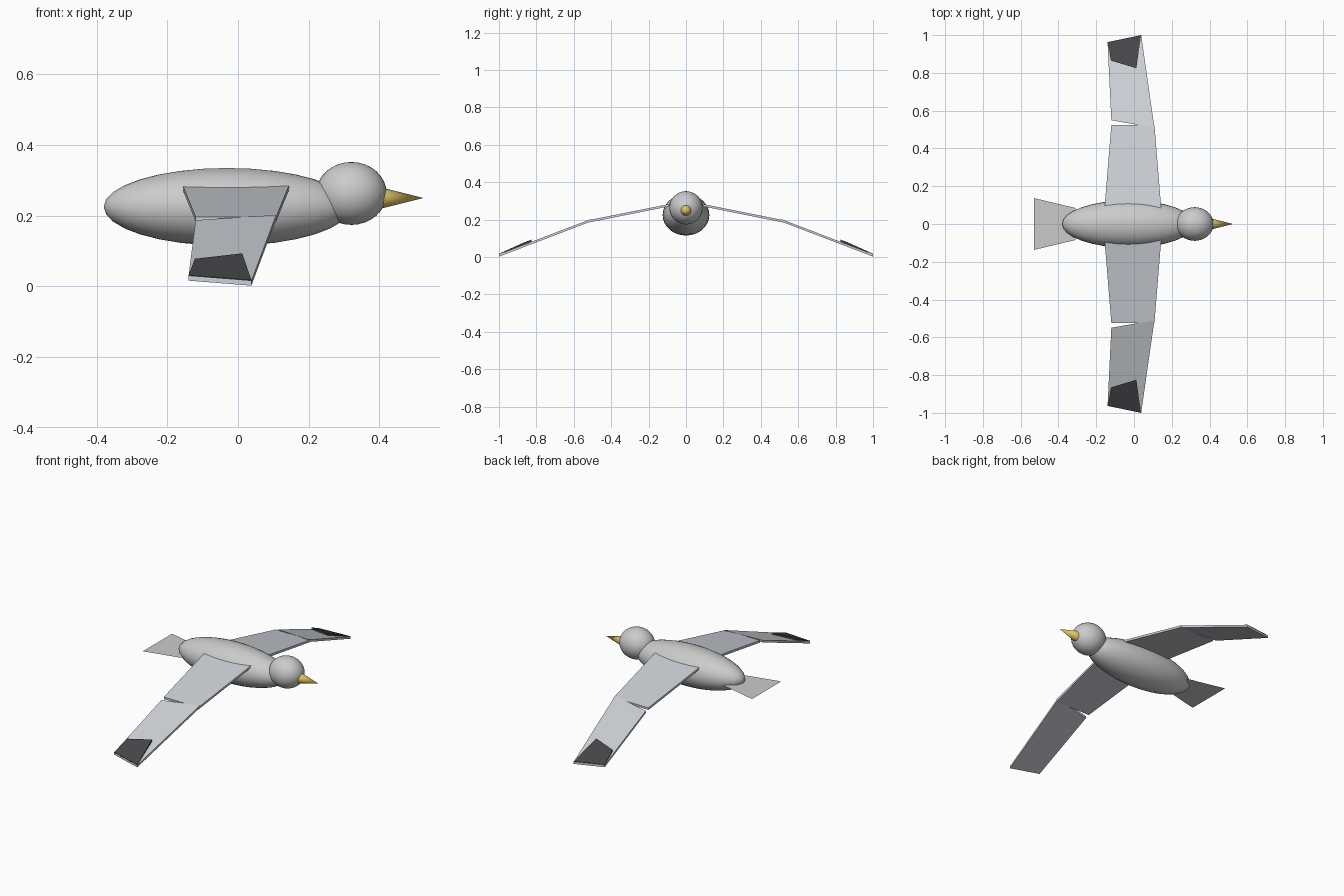
import bpy, bmesh, math

if "Cube" in bpy.data.objects:
    bpy.data.objects.remove(bpy.data.objects["Cube"])


def material(name, color):
    m = bpy.data.materials.new(name)
    m.diffuse_color = (*color, 1)
    m.use_nodes = True
    m.node_tree.nodes["Principled BSDF"].inputs["Base Color"].default_value = m.diffuse_color
    return m


wing_mat = material("wing_grey", (0.60, 0.63, 0.67))
tip_mat = material("dark_feather", (0.06, 0.06, 0.065))
beak_mat = material("beak_yellow", (0.75, 0.55, 0.14))


def ellipsoid(name, center, radii):
    bpy.ops.mesh.primitive_uv_sphere_add(segments=32, ring_count=16, radius=1, location=center)
    ob = bpy.context.object
    ob.name = name
    ob.scale = radii
    bpy.ops.object.transform_apply(location=False, rotation=False, scale=True)
    bpy.ops.object.shade_smooth()
    return ob


def slab(name, top, bottom, mat, side):
    """Closed panel between two matching outlines; side mirrors it in y."""
    bm = bmesh.new()
    a = [bm.verts.new((x, side * y, z)) for x, y, z in top]
    b = [bm.verts.new((x, side * y, z)) for x, y, z in bottom]
    bm.faces.new(a)
    bm.faces.new(b[::-1])
    n = len(a)
    for i in range(n):
        j = (i + 1) % n
        bm.faces.new((a[i], b[i], b[j], a[j]))
    bmesh.ops.recalc_face_normals(bm, faces=bm.faces)
    me = bpy.data.meshes.new(name)
    bm.to_mesh(me)
    bm.free()
    ob = bpy.data.objects.new(name, me)
    bpy.context.collection.objects.link(ob)
    me.materials.append(mat)
    return ob


def lift(points, slope_z, offset):
    return [(x, y, slope_z(y) + offset) for x, y in points]


# Body and head
ellipsoid("body", (-0.03, 0, 0.225), (0.35, 0.125, 0.11))
ellipsoid("head", (0.321, 0, 0.263), (0.1, 0.089, 0.089))

# Beak
bpy.ops.mesh.primitive_cone_add(vertices=16, radius1=0.03, radius2=0, depth=0.12,
                                location=(0.465, 0, 0.25), rotation=(0, math.pi / 2, 0))
beak = bpy.context.object
beak.name = "beak"
beak.data.materials.append(beak_mat)
bpy.ops.object.shade_smooth_by_angle(angle=math.radians(40))

# Tail: thin flat fan
tail_mesh = bpy.data.meshes.new("tail")
tail_mesh.from_pydata([(-0.53, -0.137, 0.21), (-0.31, -0.085, 0.21),
                       (-0.31, 0.085, 0.21), (-0.53, 0.137, 0.21)], [], [(0, 1, 2, 3)])
bpy.context.collection.objects.link(bpy.data.objects.new("tail", tail_mesh))

# Wings: outlines in plan, heights along the span
inner = [(-0.156, 0.085), (0.144, 0.085), (0.108, 0.525), (-0.12, 0.525)]
outer = [(-0.12, 0.549), (0.108, 0.51), (0.038, 1.0), (-0.14, 0.963)]
tip = [(-0.122, 0.865), (0.012, 0.825), (0.038, 1.0), (-0.14, 0.963)]
inner_z = lambda y: 0.278 - 0.2 * (y - 0.085)
outer_z = lambda y: 0.19 - 0.382 * (y - 0.525)
T = 0.0065

for side, label in ((1, "left"), (-1, "right")):
    slab(label + "_inner_wing", lift(inner, inner_z, T), lift(inner, inner_z, -T), wing_mat, side)
    slab(label + "_outer_wing", lift(outer, outer_z, T), lift(outer, outer_z, -T), wing_mat, side)
    # Dark feather patch, thicker toward its inner edge
    rise = (0.018, 0.018, 0.009, 0.009)
    top = [(x, y, outer_z(y) + r) for (x, y), r in zip(tip, rise)]
    slab(label + "_wing_tip", top, lift(tip, outer_z, T - 0.003), tip_mat, side)
